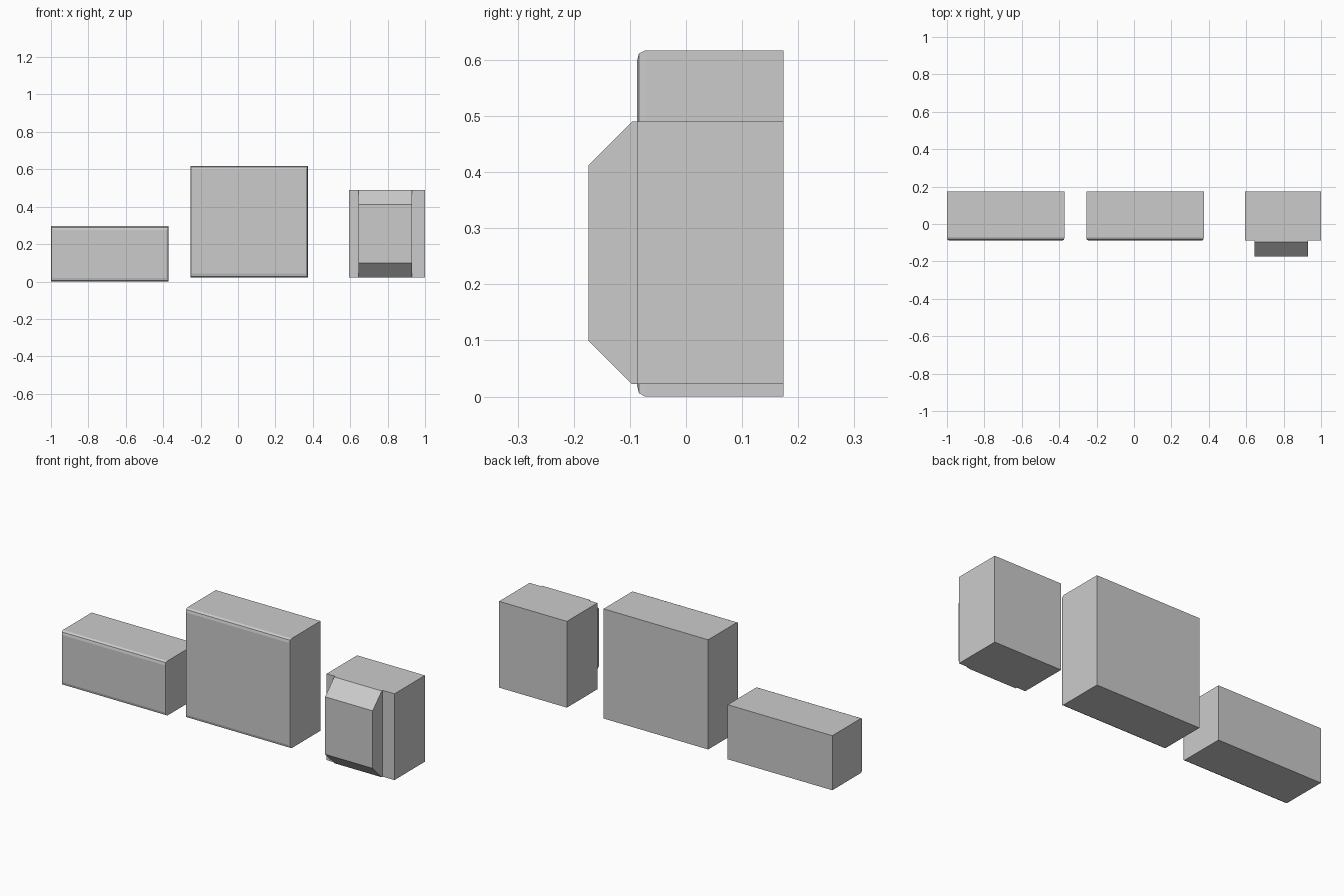
import bpy, bmesh

if "Cube" in bpy.data.objects:
    bpy.data.objects.remove(bpy.data.objects["Cube"])

BACK, FRONT = 0.174, -0.0875


def finish(name, bm):
    bmesh.ops.recalc_face_normals(bm, faces=bm.faces)
    mesh = bpy.data.meshes.new(name)
    bm.to_mesh(mesh)
    bm.free()
    obj = bpy.data.objects.new(name, mesh)
    bpy.context.collection.objects.link(obj)
    return obj


def loft(name, loops):
    """Skin equal-length closed loops and cap both ends."""
    bm = bmesh.new()
    rings = [[bm.verts.new(p) for p in loop] for loop in loops]
    for a, b in zip(rings, rings[1:]):
        for i in range(len(a)):
            j = (i + 1) % len(a)
            bm.faces.new((a[i], a[j], b[j], b[i]))
    bm.faces.new(rings[0])
    bm.faces.new(rings[-1])
    return finish(name, bm)


def rect(x0, x1, z0, z1, y, dx=0, dz=0):
    return [(x0 + dx, y, z0 + dz), (x1 - dx, y, z0 + dz),
            (x1 - dx, y, z1 - dz), (x0 + dx, y, z1 - dz)]


def soft_front_box(name, x0, x1, z0, z1):
    """Box whose front rim is rounded in two facets."""
    steps = [(BACK, 0, 0), (-0.073, 0, 0), (-0.084, 0.003, 0.006), (FRONT, 0.009, 0.02)]
    return loft(name, [rect(x0, x1, z0, z1, y, dx, dz) for y, dx, dz in steps])


# Two cabinets with softened front rims
soft_front_box("low_cabinet", -1.0, -0.372, 0.0, 0.296)
soft_front_box("tall_cabinet", -0.255, 0.373, 0.022, 0.617)

# Plain narrow cabinet
loft("narrow_cabinet", [rect(0.593, 1.0, 0.022, 0.49, y) for y in (BACK, FRONT)])

# Protruding front panel, chamfered at top and bottom
profile = [(FRONT, 0.022), (-0.096, 0.022), (-0.174, 0.1),
           (-0.174, 0.412), (-0.096, 0.49), (FRONT, 0.49)]
loft("front_panel", [[(x, y, z) for y, z in profile] for x in (0.645, 0.93)])
